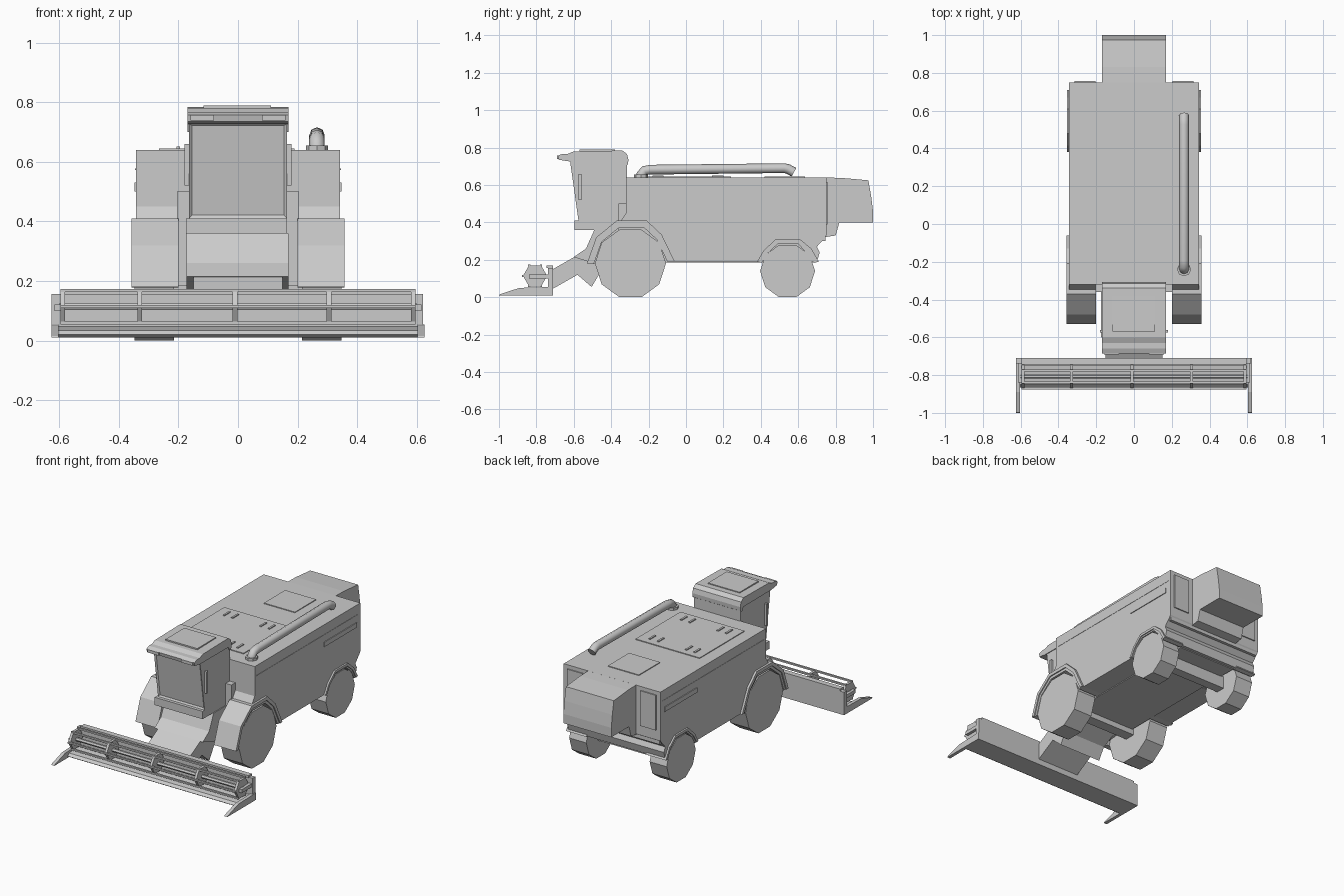
import bpy, bmesh
from math import cos, sin, pi, radians
from mathutils import Vector

if "Cube" in bpy.data.objects:
    bpy.data.objects.remove(bpy.data.objects["Cube"])


def finish(name, bm):
    bmesh.ops.recalc_face_normals(bm, faces=bm.faces)
    me = bpy.data.meshes.new(name)
    bm.to_mesh(me)
    bm.free()
    ob = bpy.data.objects.new(name, me)
    bpy.context.collection.objects.link(ob)
    return ob


def prism(name, profile, x0, x1, inset=None):
    """Extrude a (y, z) profile from x0 to x1; inset = (edge index, border, depth)."""
    bm = bmesh.new()
    a = [bm.verts.new((x0, y, z)) for y, z in profile]
    b = [bm.verts.new((x1, y, z)) for y, z in profile]
    n = len(profile)
    bm.faces.new(a)
    bm.faces.new(b[::-1])
    sides = [bm.faces.new((a[i], b[i], b[(i + 1) % n], a[(i + 1) % n])) for i in range(n)]
    bmesh.ops.recalc_face_normals(bm, faces=bm.faces)
    if inset:
        i, border, depth = inset
        bmesh.ops.inset_region(bm, faces=[sides[i]], thickness=border, depth=depth)
    return finish(name, bm)


def box(name, x, y, z):
    return prism(name, [(y[0], z[0]), (y[1], z[0]), (y[1], z[1]), (y[0], z[1])], x[0], x[1])


def ring(cy, cz, r, n, start=0):
    return [(cy + r * cos(start + 2 * pi * i / n), cz + r * sin(start + 2 * pi * i / n)) for i in range(n)]


def band(outer, centre, scale):
    """Closed profile between an open path and the same path pulled to a centre."""
    cy, cz = centre
    inner = [(cy + (y - cy) * scale, cz + (z - cz) * scale) for y, z in outer]
    return outer + inner[::-1]


def mirrored(make, name, *args):
    for side, s in (("left", -1), ("right", 1)):
        make(f"{name}_{side}", s, *args)


# main body with wheel arches, and the core between the wheels
front_arch = [(-.43, .33), (-.355, .385), (-.225, .385), (-.15, .31), (-.09, .19)]
rear_arch = [(.41, .19), (.43, .23), (.49, .285), (.60, .285), (.65, .23), (.67, .19)]
body = [(.75, .64), (-.32, .64), (-.32, .45), (-.36, .39)] + front_arch[1:] + rear_arch + [
    (.70, .19), (.715, .24), (.70, .27), (.74, .315), (.75, .33)]
prism("body", body, -.343, .343)
box("chassis_core", (-.205, .205), (-.36, .68), (.185, .50))
box("front_axle", (-.26, .26), (-.33, -.26), (.15, .21))
box("rear_axle", (-.26, .26), (.51, .57), (.11, .19))
box("rear_ledge", (-.335, .335), (.68, .745), (.30, .325))

# straw hood at the rear
prism("straw_hood", [(.70, .64), (.74, .64), (.83, .638), (.975, .625), (.99, .54), (1.0, .46), (1.0, .40),
                     (.82, .40), (.80, .33), (.70, .315)], -.17, .17)


# side panels, rear doors and fenders
def side_details(name, s):
    box("side_vent_" + name, (s * .33, s * .348), (.38, .71), (.50, .53))
    box("rear_door_" + name, (s * .205, s * .315), (.74, .757), (.39, .615))
    box("side_seam_" + name, (s * .33, s * .345), (-.30, .73), (.572, .577))
    # stepped front fender
    outer = [(-.53, .18), (-.48, .32), (-.37, .41), (-.21, .41), (-.13, .335), (-.06, .19)]
    prism("front_fender_" + name, band(outer, (-.297, .17), .91), s * .20, s * .357)
    prism("front_fender_lip_" + name, band(outer, (-.297, .17), .84), s * .20, s * .35)
    outer = [(.38, .19), (.415, .25), (.48, .31), (.61, .31), (.67, .26), (.71, .19)]
    prism("rear_fender_" + name, band(outer, (.543, .15), .90), s * .21, s * .354)
    prism("rear_fender_lip_" + name, band(outer, (.543, .15), .84), s * .21, s * .348)


mirrored(side_details, "panel")


# ten-sided wheels
def wheel(name, s, y, r, x0, x1):
    prism(name, ring(y, r * cos(pi / 10), r, 10), s * x0, s * x1)


mirrored(wheel, "front_wheel", -.297, .19, .215, .348)
mirrored(wheel, "rear_wheel", .543, .147, .225, .346)

# cab with recessed windscreen, roof with visor, base and trims
prism("cab", [(-.62, .73), (-.575, .41), (-.50, .36), (-.34, .36), (-.34, .41), (-.32, .45), (-.315, .73)],
      -.165, .165, inset=(0, .014, -.008))
prism("cab_roof", [(-.68, .735), (-.685, .757), (-.66, .767), (-.63, .767), (-.60, .78), (-.34, .784),
                   (-.315, .765), (-.308, .735), (-.31, .71), (-.325, .70), (-.34, .725), (-.63, .727)], -.17, .17)
prism("cab_base", [(-.595, .41), (-.595, .36), (-.48, .36), (-.34, .36), (-.34, .41)], -.175, .165)
box("roof_hatch", (-.115, .11), (-.57, -.38), (.775, .789))


def cab_trim(name, s):
    box("work_light_" + name, (s * .08, s * .16), (-.69, -.66), (.738, .757))
    box("cab_handle_" + name, (s * .16, s * .18), (-.575, -.56), (.52, .66))


mirrored(cab_trim, "cab")

# feeder house running down to the header
prism("feeder_house", [(-.73, .14), (-.535, .25), (-.49, .33), (-.36, .34), (-.36, .18), (-.46, .13),
                       (-.505, .055), (-.58, .12), (-.73, .035)], -.15, .15)
prism("feeder_cover", [(-.60, .215), (-.535, .26), (-.49, .36), (-.34, .36), (-.34, .18), (-.46, .17)], -.173, .17)

# header trough
box("header_back", (-.625, .62), (-.738, -.71), (.01, .157))
prism("header_pan", [(-.71, .01), (-.85, .01), (-.865, .02), (-.85, .035), (-.72, .05)], -.62, .62)
box("header_top_beam", (-.595, .595), (-.745, -.71), (.155, .17))


def header_end(name, s):
    prism("crop_divider_" + name, [(-.71, .01), (-1.0, .01), (-.995, .016), (-.89, .05), (-.71, .055)],
          s * .603, s * .625)
    box("reel_arm_" + name, (s * .595, s * .615), (-.84, -.73), (.10, .122))


mirrored(header_end, "header")

# six-sided reel: discs, slats and shaft
reel_y, reel_z, reel_r = -.807, .114, .068
for i, x in enumerate((-.588, -.33, -.01, .305, .588)):
    prism(f"reel_disc_{i + 1}", ring(reel_y, reel_z, reel_r * .95, 6), x - .008, x + .008)
for i, (y, z) in enumerate(ring(reel_y, reel_z, reel_r * .93, 6)):
    box(f"reel_slat_{i + 1}", (-.595, .595), (y - .006, y + .006), (z - .005, z + .005))
prism("reel_shaft", ring(reel_y, reel_z, .012, 6), -.60, .60)

# unloading tube: curve with an octagonal section
cu = bpy.data.curves.new("unloading_tube", "CURVE")
cu.dimensions = "3D"
cu.bevel_depth = .026
cu.bevel_resolution = 2
cu.use_fill_caps = True
sp = cu.splines.new("POLY")
path = [(-.24, .63), (-.24, .655), (-.222, .677), (-.19, .682), (.525, .69), (.545, .686), (.577, .668)]
sp.points.add(len(path) - 1)
for p, (y, z) in zip(sp.points, path):
    p.co = (.265, y, z, 1)
bpy.context.collection.objects.link(bpy.data.objects.new("unloading_tube", cu))
bm = bmesh.new()
bmesh.ops.create_cone(bm, cap_ends=True, segments=8, radius1=.037, radius2=.037, depth=.025)
bmesh.ops.translate(bm, verts=bm.verts, vec=Vector((.265, -.24, .643)))
finish("tube_collar", bm)

# grain tank lid with handles, and engine hatch
box("tank_lid", (-.265, .19), (-.215, .24), (.63, .645))
for i, x in enumerate((-.20, -.14, .06, .12)):
    for j, y in enumerate((-.15, .17)):
        box(f"lid_handle_{i}_{j}", (x - .006, x + .006), (y - .03, y + .03), (.64, .651))
box("engine_hatch", (-.11, .11), (.42, .635), (.63, .645))
